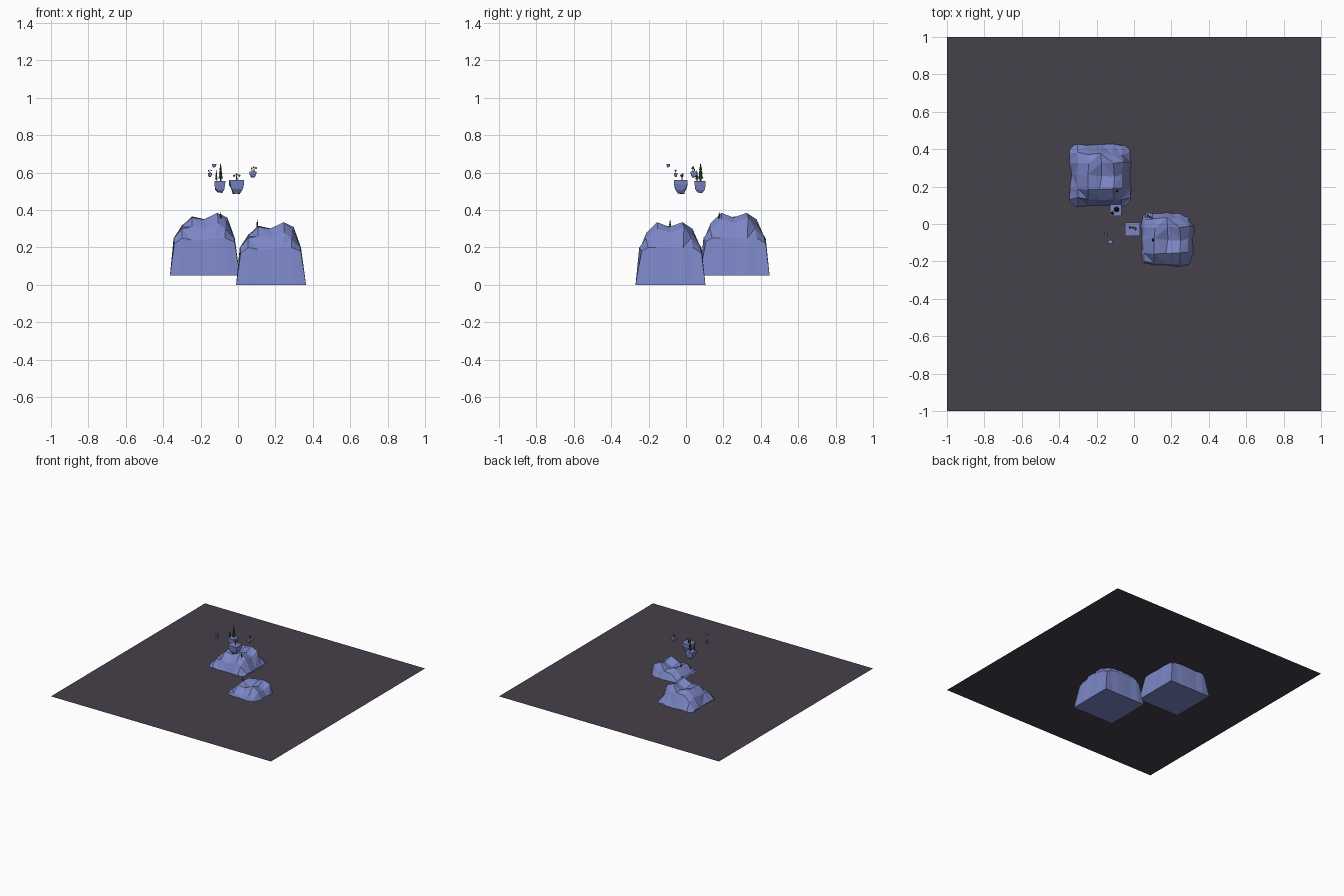
import bpy, bmesh, math, random
from mathutils import Vector, Matrix

if "Cube" in bpy.data.objects:
    bpy.data.objects.remove(bpy.data.objects["Cube"])

random.seed(4)


def material(name, rgb):
    m = bpy.data.materials.new(name)
    m.diffuse_color = (*rgb, 1)
    m.use_nodes = True
    m.node_tree.nodes["Principled BSDF"].inputs["Base Color"].default_value = m.diffuse_color
    return m


ROCK = material("blue_rock", (0.20, 0.24, 0.56))
DARK = material("dark_plain", (0.062, 0.052, 0.068))
GREEN = material("dark_green", (0.025, 0.05, 0.03))
BROWN = material("trunk_brown", (0.09, 0.045, 0.025))
ORANGE = material("autumn_orange", (0.45, 0.17, 0.06))


def add_object(name, bm, mat, loc=(0, 0, 0)):
    bmesh.ops.recalc_face_normals(bm, faces=bm.faces)
    me = bpy.data.meshes.new(name)
    bm.to_mesh(me)
    bm.free()
    me.materials.append(mat)
    ob = bpy.data.objects.new(name, me)
    ob.location = loc
    bpy.context.collection.objects.link(ob)
    return ob


# flat ground sheet cutting through the mountains
bm = bmesh.new()
bmesh.ops.create_grid(bm, x_segments=1, y_segments=1, size=1)
add_object("plain", bm, DARK, (0, 0, 0.24))

# mountain: height grid on a tapered square block
COORDS = [-0.16, -0.125, -0.07, 0, 0.065, 0.115, 0.16]
HEIGHTS = [
    [.17, .20, .19, .19, .20, .20, .18],
    [.20, .25, .26, .25, .28, .25, .20],
    [.20, .26, .31, .30, .335, .30, .20],
    [.19, .26, .315, .28, .31, .28, .20],
    [.20, .27, .315, .30, .335, .31, .20],
    [.20, .25, .29, .30, .28, .25, .20],
    [.18, .20, .20, .19, .20, .20, .17]]


def mountain(name, loc):
    rng = random.Random(7)
    bm = bmesh.new()
    n = len(COORDS)
    top = []
    for j, y in enumerate(COORDS):
        row = []
        for i, x in enumerate(COORDS):
            jx, jy = rng.uniform(-.008, .008), rng.uniform(-.008, .008)
            row.append(bm.verts.new((x + jx, y + jy, HEIGHTS[j][i])))
        top.append(row)
    for j in range(n - 1):
        for i in range(n - 1):
            a, b, c, d = top[j][i], top[j][i+1], top[j+1][i+1], top[j+1][i]
            if (i < n // 2) == (j < n // 2):
                bm.faces.new((a, b, d)); bm.faces.new((b, c, d))
            else:
                bm.faces.new((a, b, c)); bm.faces.new((a, c, d))
    # walls down to the square foot
    ring = (top[0][:-1] + [r[-1] for r in top[:-1]]
            + top[-1][:0:-1] + [r[0] for r in top[:0:-1]])
    foot = []
    for k in range(len(ring)):
        side, i = divmod(k, n - 1)
        t = -0.187 + 0.374 * i / (n - 1)
        p = Vector((t, -0.187, 0))
        foot.append(bm.verts.new(Matrix.Rotation(side * math.pi / 2, 3, 'Z') @ p))
    for k in range(len(ring)):
        m = (k + 1) % len(ring)
        bm.faces.new((foot[k], foot[m], ring[m], ring[k]))
    bm.faces.new(foot)
    add_object(name, bm, ROCK, loc)


mountain("mountain_back", (-0.177, 0.26, 0.05))
mountain("mountain_front", (0.177, -0.083, 0.0))


# floating rock: flat square top, faceted narrowing underside
def island(name, x, y, top_z, width, depth, height):
    bm = bmesh.new()
    rings = []
    for s, z in ((1, 0), (0.93, -0.35), (0.78, -0.72), (0.45, -1)):
        ring = []
        for px, py in ((-1, -1), (0, -1), (1, -1), (1, 0), (1, 1), (0, 1), (-1, 1), (-1, 0)):
            j = random.uniform(-.08, .08) if z else 0
            ring.append(bm.verts.new(((px * s + j) * width / 2, (py * s - j) * depth / 2,
                                      (z + j) * height)))
        rings.append(ring)
    for a, b in zip(rings, rings[1:]):
        for k in range(8):
            m = (k + 1) % 8
            bm.faces.new((a[k], a[m], b[m], b[k]))
    bm.faces.new(rings[0])
    bm.faces.new(rings[-1])
    add_object(name, bm, ROCK, (x, y, top_z))


def cone(name, mat, x, y, z, r1, r2, h, sides=6):
    bm = bmesh.new()
    bmesh.ops.create_cone(bm, cap_ends=True, segments=sides, radius1=r1, radius2=r2, depth=h)
    add_object(name, bm, mat, (x, y, z + h / 2))


# conifer: trunk plus three stacked tiers
def pine(name, x, y, z, h, r):
    cone(name + "_trunk", BROWN, x, y, z - 0.003, r * .3, r * .3, h * .25)
    for k in range(3):
        cone(f"{name}_tier_{k}", GREEN, x, y, z + h * (.13 + .23 * k),
             r * (1 - .25 * k), 0, h * .41)


# round-topped tree: trunk plus leaf clumps
def leafy(name, x, y, z, h, mat):
    cone(name + "_trunk", BROWN, x, y, z - 0.002, h * .12, h * .07, h * .7, 5)
    for k, (dx, dy, dz) in enumerate(((-.4, .1, .65), (.4, -.1, .7), (0, .1, .85))):
        bm = bmesh.new()
        bmesh.ops.create_icosphere(bm, subdivisions=1, radius=h * .2)
        add_object(f"{name}_leaves_{k}", bm, mat, (x + dx * h, y + dy * h, z + dz * h))


island("island_pines", -0.097, 0.074, 0.555, 0.06, 0.06, 0.062)
island("island_tree", -0.007, -0.028, 0.56, 0.08, 0.074, 0.07)
island("islet_right", 0.08, 0.042, 0.605, 0.038, 0.036, 0.03)
island("islet_left", -0.15, -0.055, 0.597, 0.022, 0.02, 0.018)
island("islet_high", -0.127, -0.095, 0.645, 0.022, 0.018, 0.016)

pine("tall_pine", -0.093, 0.078, 0.555, 0.10, 0.015)
pine("small_pine", -0.116, 0.058, 0.555, 0.06, 0.009)
pine("back_mountain_pine", -0.092, 0.178, 0.34, 0.05, 0.010)
pine("front_mountain_pine", 0.103, -0.085, 0.305, 0.045, 0.008)
leafy("island_tree_plant", -0.007, -0.022, 0.56, 0.035, ORANGE)
leafy("islet_right_plant", 0.085, 0.036, 0.605, 0.028, ORANGE)
pine("islet_right_pine", 0.074, 0.045, 0.605, 0.02, 0.005)
leafy("islet_left_plant", -0.15, -0.055, 0.597, 0.02, ORANGE)
